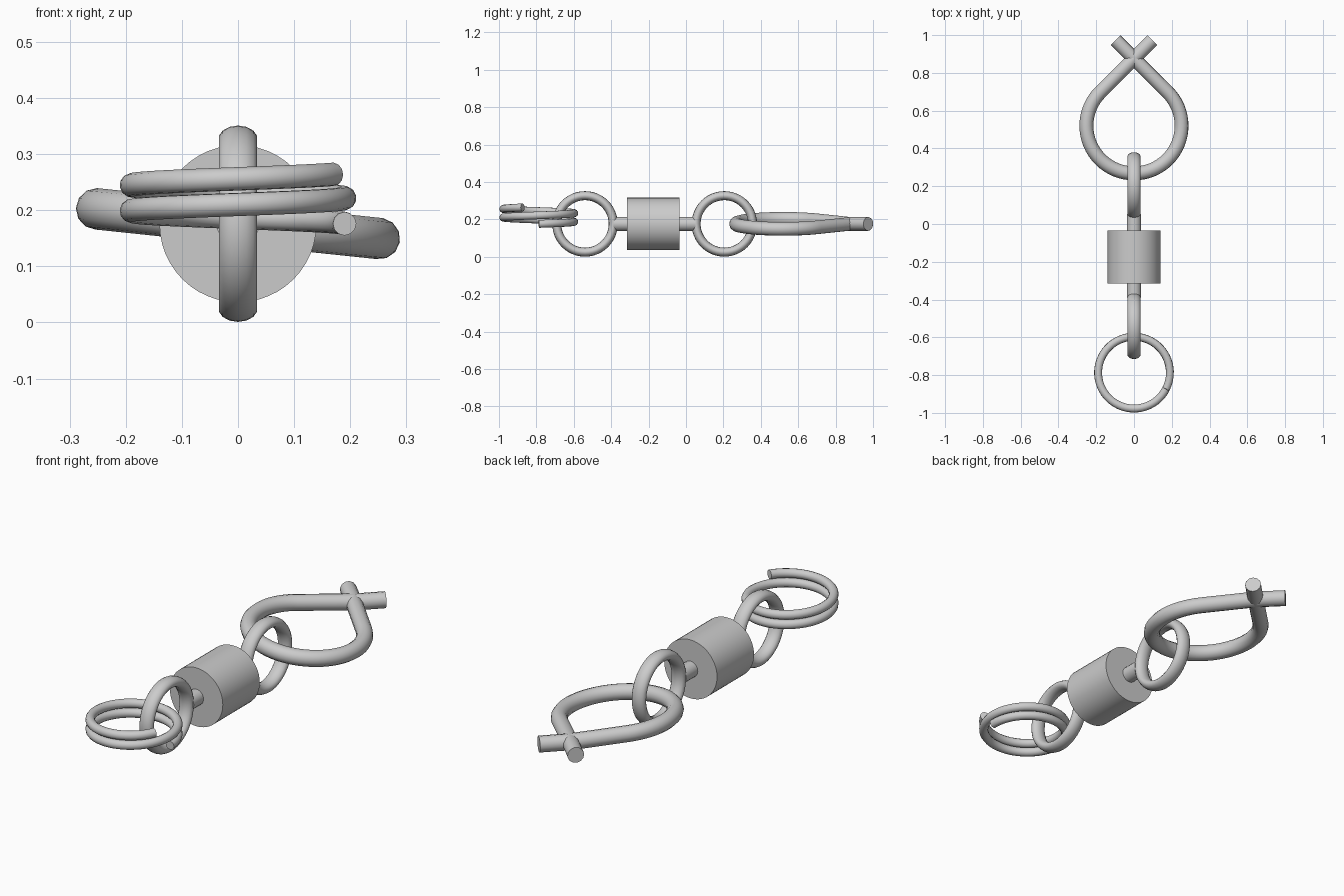
import bpy
from math import sin, cos, pi, radians

if "Cube" in bpy.data.objects:
    bpy.data.objects.remove(bpy.data.objects["Cube"])

Z = 0.176  # height of the swivel axis


def finish(name):
    ob = bpy.context.object
    ob.name = name
    bpy.ops.object.shade_smooth_by_angle(angle=radians(40))
    return ob


def rod(name, radius, y0, y1, sides=32):
    bpy.ops.mesh.primitive_cylinder_add(
        vertices=sides, radius=radius, depth=y1 - y0,
        location=(0, (y0 + y1) / 2, Z), rotation=(pi / 2, 0, 0))
    return finish(name)


def eye(name, y):
    # upright ring with a flattened wire section
    bpy.ops.mesh.primitive_torus_add(
        major_radius=0.151, minor_radius=0.024, major_segments=48,
        minor_segments=14, location=(0, y, Z), rotation=(0, pi / 2, 0))
    bpy.context.object.scale.z = 1.46
    bpy.ops.object.transform_apply(location=False, rotation=False, scale=True)
    return finish(name)


def wire(name, pts, radius):
    cu = bpy.data.curves.new(name, 'CURVE')
    cu.dimensions = '3D'
    cu.bevel_depth = radius
    cu.bevel_resolution = 4
    cu.use_fill_caps = True
    sp = cu.splines.new('POLY')
    sp.points.add(len(pts) - 1)
    for p, c in zip(sp.points, pts):
        p.co = (*c, 1)
    ob = bpy.data.objects.new(name, cu)
    bpy.context.collection.objects.link(ob)
    bpy.ops.object.select_all(action='DESELECT')
    ob.select_set(True)
    bpy.context.view_layer.objects.active = ob
    bpy.ops.object.convert(target='MESH')
    return finish(name)


# swivel barrel with its two pins
rod("barrel", 0.14, -0.315, -0.035, 48)
rod("front_pin", 0.038, -0.388, -0.30, 20)
rod("back_pin", 0.038, -0.05, 0.052, 20)

# eyes at both ends of the swivel
eye("front_eye", -0.54)
eye("back_eye", 0.205)

# split ring: nearly two turns of a rising coil
N, TURN = 110, radians(693)
coil = []
for i in range(N + 1):
    t = i / N
    a = t * TURN
    coil.append((0.19 * cos(a), -0.787 + 0.19 * sin(a), Z + 0.088 * t))
wire("split_ring", coil, 0.021)

# teardrop hook: tilted arc with straight ends that cross
R, CY = 0.252, 0.52
arc = []
for i in range(49):
    a = radians(135 + 270 * i / 48)
    x = R * cos(a)
    arc.append((x, CY + R * sin(a), Z - 0.105 * x))
hook = [(0.098, 0.974, Z), (0, 0.876, Z)] + arc + [(0, 0.876, Z), (-0.098, 0.974, Z)]
wire("teardrop_hook", hook, 0.037)
